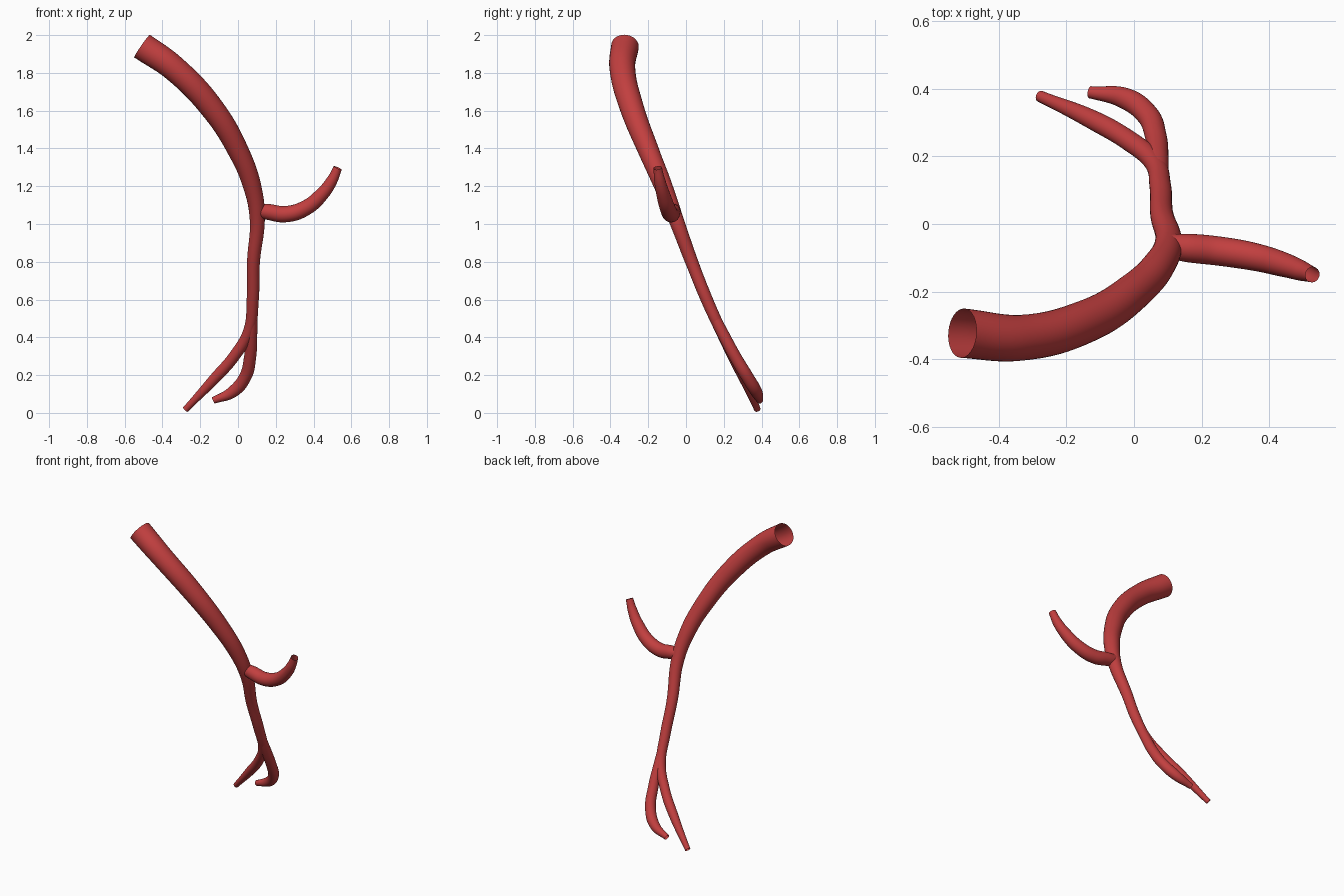
import bpy

red = bpy.data.materials.new("artery_red")
red.diffuse_color = (0.54, 0.05, 0.05, 1)


def vessel(name, points):
    """Open smooth tube through (x, y, z, radius) points."""
    cu = bpy.data.curves.new(name, 'CURVE')
    cu.dimensions = '3D'
    cu.resolution_u = 10
    cu.bevel_depth = 1.0
    cu.bevel_resolution = 14
    cu.use_fill_caps = False
    sp = cu.splines.new('BEZIER')
    sp.radius_interpolation = 'CARDINAL'
    sp.bezier_points.add(len(points) - 1)
    for bp, (x, y, z, r) in zip(sp.bezier_points, points):
        bp.co = (x, y, z)
        bp.radius = r
        bp.handle_left_type = bp.handle_right_type = 'AUTO'
    cu.materials.append(red)
    ob = bpy.data.objects.new(name, cu)
    bpy.context.collection.objects.link(ob)
    bpy.ops.object.select_all(action='DESELECT')
    ob.select_set(True)
    bpy.context.view_layer.objects.active = ob
    bpy.ops.object.convert(target='MESH')
    bpy.ops.object.shade_smooth_by_angle()


# Main trunk, running on into the straighter lower branch
vessel("main_vessel", [
    (-0.508, -0.323, 1.942, 0.073),
    (-0.34, -0.337, 1.825, 0.068),
    (-0.135, -0.285, 1.61, 0.063),
    (0.005, -0.195, 1.38, 0.055),
    (0.075, -0.12, 1.20, 0.048),
    (0.102, -0.055, 1.03, 0.040),
    (0.082, 0.03, 0.80, 0.034),
    (0.078, 0.11, 0.60, 0.032),
    (0.058, 0.185, 0.435, 0.030),
    (-0.02, 0.25, 0.30, 0.030),
    (-0.13, 0.312, 0.175, 0.028),
    (-0.278, 0.378, 0.018, 0.017),
])

# Side branch curling up to the right
vessel("side_branch", [
    (0.10, -0.066, 1.073, 0.036),
    (0.16, -0.071, 1.064, 0.042),
    (0.25, -0.080, 1.052, 0.043),
    (0.355, -0.097, 1.083, 0.041),
    (0.445, -0.121, 1.158, 0.036),
    (0.50, -0.140, 1.235, 0.029),
    (0.528, -0.150, 1.297, 0.023),
])

# Second lower branch, hooking to the left
vessel("lower_branch", [
    (0.074, 0.14, 0.53, 0.028),
    (0.071, 0.195, 0.42, 0.031),
    (0.064, 0.262, 0.295, 0.032),
    (0.038, 0.325, 0.19, 0.033),
    (-0.03, 0.373, 0.11, 0.031),
    (-0.13, 0.390, 0.066, 0.018),
])
